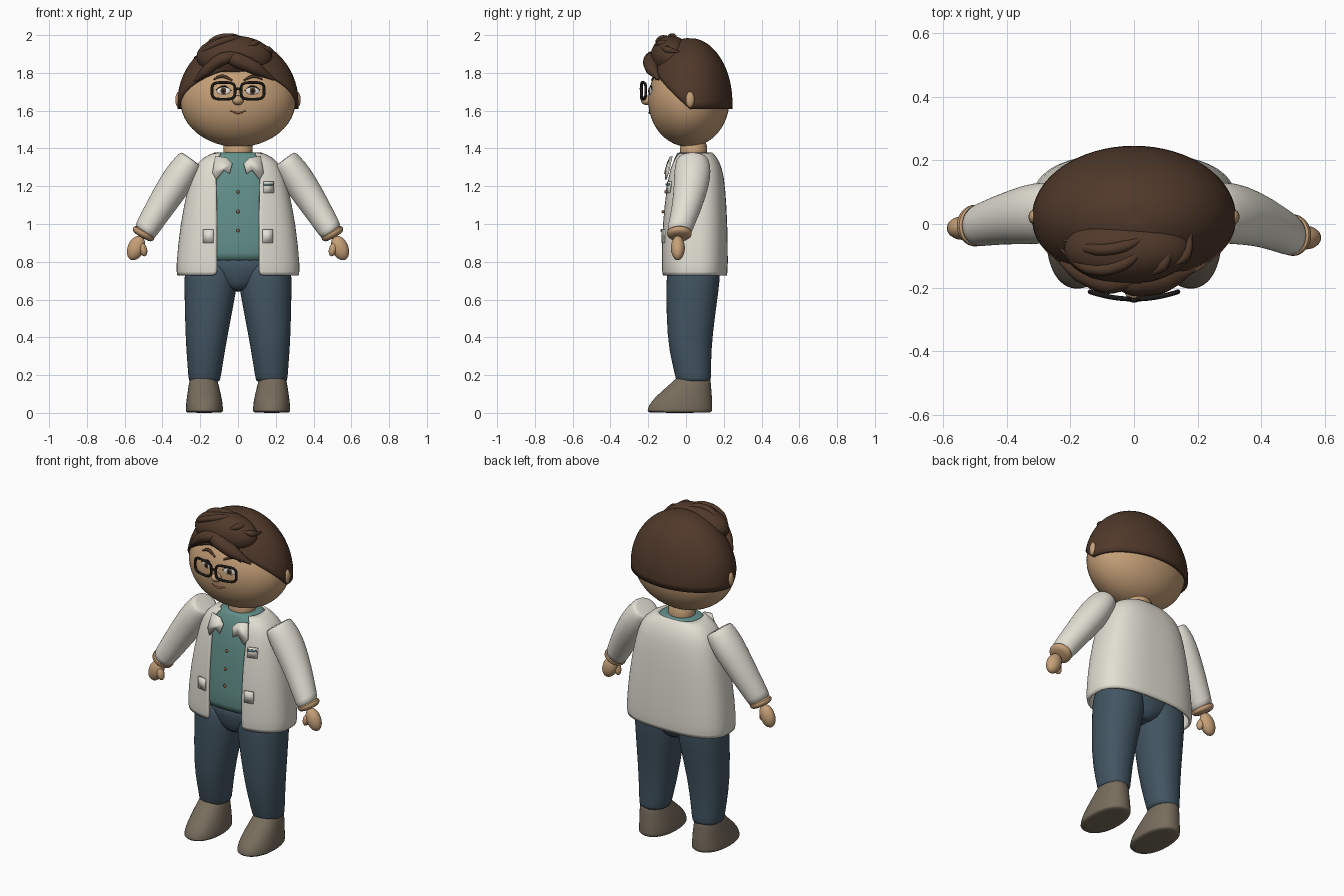
import bpy, bmesh, math
from mathutils import Vector

if "Cube" in bpy.data.objects:
    bpy.data.objects.remove(bpy.data.objects["Cube"])


def mat(name, r, g, b):
    m = bpy.data.materials.new(name)
    m.diffuse_color = [(c / 255 / 12.92 if c < 10 else ((c / 255 + 0.055) / 1.055) ** 2.4)
                       for c in (r, g, b)] + [1]
    m.use_nodes = True
    m.node_tree.nodes["Principled BSDF"].inputs["Base Color"].default_value = m.diffuse_color
    return m


SKIN = mat("skin_tan", 198, 160, 120)
HAIR = mat("hair_brown", 80, 57, 42)
COAT = mat("coat_white", 226, 223, 211)
TEAL = mat("shirt_teal", 98, 143, 138)
NAVY = mat("trouser_blue", 66, 85, 98)
SHOE = mat("shoe_taupe", 120, 109, 93)
BLACK = mat("frame_black", 28, 25, 23)
WHITE = mat("eye_white", 235, 233, 228)
COPPER = mat("button_copper", 160, 105, 75)


def finish(ob, m, angle=40):
    ob.data.materials.append(m)
    bpy.ops.object.select_all(action='DESELECT')
    ob.select_set(True)
    bpy.context.view_layer.objects.active = ob
    bpy.ops.object.shade_smooth_by_angle(angle=math.radians(angle))
    return ob


def mesh_object(name, bm, m, angle=40):
    me = bpy.data.meshes.new(name)
    bm.to_mesh(me)
    bm.free()
    ob = bpy.data.objects.new(name, me)
    bpy.context.collection.objects.link(ob)
    return finish(ob, m, angle)


def spow(v, e):
    return math.copysign(abs(v) ** e, v)


def loft(name, rings, m, e=1.0, gaps=None, tilt=0, n=32, subsurf=1):
    """Skin rounded rings (x, y, z, rx, ry); gaps = half widths of a front opening."""
    bm = bmesh.new()
    rows = []
    for k, (cx, cy, cz, rx, ry) in enumerate(rings):
        a = math.asin((gaps[k] / rx) ** (1 / e)) if gaps else 0
        cnt = n + 1 if gaps else n
        row = []
        for j in range(cnt):
            p = a + (2 * math.pi - 2 * a) * j / n
            dx, dy = rx * spow(math.sin(p), e), -ry * spow(math.cos(p), e)
            row.append(bm.verts.new((cx + dx * math.cos(tilt), cy + dy, cz + dx * math.sin(tilt))))
        rows.append(row)
    for r0, r1 in zip(rows, rows[1:]):
        for j in range(n):
            q = (j + 1) % len(r0)
            bm.faces.new((r0[j], r0[q], r1[q], r1[j]))
    if not gaps:
        bm.faces.new(rows[0][::-1])
        bm.faces.new(rows[-1])
        bmesh.ops.recalc_face_normals(bm, faces=bm.faces[:])
    ob = mesh_object(name, bm, m, 50)
    if subsurf:
        ob.modifiers.new("smooth", 'SUBSURF').levels = subsurf
        ob.modifiers["smooth"].render_levels = subsurf
    return ob


def ball(name, loc, r, m, rot=(0, 0, 0), seg=32):
    bpy.ops.mesh.primitive_uv_sphere_add(segments=seg, ring_count=seg // 2, location=loc, rotation=rot)
    ob = bpy.context.object
    ob.name, ob.scale = name, r
    return finish(ob, m, 60)


def tube(name, pts, radii, m, cyclic=False):
    cu = bpy.data.curves.new(name, 'CURVE')
    cu.dimensions, cu.bevel_depth, cu.bevel_resolution, cu.use_fill_caps = '3D', 1, 3, True
    cu.resolution_u = 6
    sp = cu.splines.new('BEZIER')
    sp.bezier_points.add(len(pts) - 1)
    for b, p, r in zip(sp.bezier_points, pts, radii):
        b.co, b.radius = p, r
        b.handle_left_type = b.handle_right_type = 'AUTO'
    sp.use_cyclic_u = cyclic
    ob = bpy.data.objects.new(name, cu)
    bpy.context.collection.objects.link(ob)
    bpy.ops.object.select_all(action='DESELECT')
    ob.select_set(True)
    bpy.context.view_layer.objects.active = ob
    bpy.ops.object.convert(target='MESH')
    return finish(bpy.context.object, m, 60)


def plate(name, pts, m, thick=0.008):
    bm = bmesh.new()
    bm.faces.new([bm.verts.new(p) for p in pts])
    ob = mesh_object(name, bm, m)
    s = ob.modifiers.new("thickness", 'SOLIDIFY')
    s.thickness, s.offset = thick, 0
    return ob


# Head, ears, neck, nose
HC, HR = Vector((0, 0.015, 1.655)), Vector((0.306, 0.215, 0.247))


def face_y(x, z):
    return HC.y - HR.y * math.sqrt(max(0, 1 - (x / HR.x) ** 2 - ((z - HC.z) / HR.z) ** 2))


ball("head", HC, HR, SKIN, seg=48)
loft("neck", [(0, 0.04, 1.33, 0.08, 0.075), (0, 0.04, 1.38, 0.078, 0.072), (0, 0.04, 1.46, 0.078, 0.072)], SKIN)
ball("nose", (0, -0.207, 1.655), (0.03, 0.032, 0.026), SKIN)
tube("mouth", [(x, face_y(x, z) - 0.001, z) for x, z in ((-0.045, 1.6), (0, 1.588), (0.045, 1.6))],
     (0.002, 0.006, 0.002), COPPER)

# Hair cap, swept up from a hairline that rises toward the forehead
bm = bmesh.new()
N, M = 64, 16
rows = []
for i in range(M):
    row = []
    for j in range(N):
        p = 2 * math.pi * j / N
        front = max(0, math.cos(p))
        zh = 1.61 + 0.215 * front ** 1.05
        lat0 = math.asin((zh - 1.64) / 0.345)
        lat = lat0 + (math.pi / 2 - lat0) * i / M
        row.append(bm.verts.new((0.321 * math.cos(lat) * math.sin(p), 0.02 - 0.226 * math.cos(lat) * math.cos(p),
                                 1.64 + 0.345 * math.sin(lat))))
    rows.append(row)
crown = bm.verts.new((0, 0.02, 1.98))
for i in range(M):
    for j in range(N):
        q = (j + 1) % N
        if i < M - 1:
            bm.faces.new((rows[i][j], rows[i][q], rows[i + 1][q], rows[i + 1][j]))
        else:
            bm.faces.new((rows[i][j], rows[i][q], crown))
cap = mesh_object("hair_cap", bm, HAIR, 60)
cap.modifiers.new("thickness", 'SOLIDIFY').thickness = 0.018

# Quiff and combed locks
ball("hair_quiff", (-0.02, -0.08, 1.885), (0.2, 0.108, 0.112), HAIR)


def top_z(x, y):
    a = 1 - (x / 0.321) ** 2 - ((y - 0.02) / 0.226) ** 2
    b = 1 - ((x + 0.02) / 0.2) ** 2 - ((y + 0.08) / 0.108) ** 2
    return max(1.64 + 0.345 * math.sqrt(max(a, 0)), 1.885 + 0.112 * math.sqrt(max(b, 0)))


tube("front_lock", [(-0.08, -0.165, 1.885), (0.0, -0.185, 1.865), (0.09, -0.18, 1.825), (0.19, -0.145, 1.765)],
     (0.02, 0.042, 0.038, 0.006), HAIR)
tube("side_lock", [(0.02, -0.17, 1.89), (-0.08, -0.185, 1.875), (-0.17, -0.155, 1.81), (-0.23, -0.12, 1.755)],
     (0.02, 0.035, 0.028, 0.006), HAIR)
for i, path in enumerate([[(-0.23, -0.08), (-0.14, -0.14), (-0.03, -0.125), (0.05, -0.05)],
                          [(-0.22, -0.05), (-0.12, -0.08), (-0.03, -0.07), (0.04, -0.04)],
                          [(0.05, -0.16), (0.09, -0.13), (0.12, -0.05)],
                          [(0.12, -0.13), (0.16, -0.1), (0.18, -0.03)]]):
    tube(f"top_lock_{i}", [(x, y, top_z(x, y) - 0.006) for x, y in path],
         [0.004] + [0.019] * (len(path) - 2) + [0.004], HAIR)

# Eyes, brows, glasses, ears
for s, side in ((-1, "left"), (1, "right")):
    ball(f"{side}_ear", (s * 0.312, 0.022, 1.658), (0.02, 0.024, 0.043), SKIN, seg=16)
    x, z, turn = s * 0.077, 1.705, (0, 0, s * 0.25)
    y = face_y(x, z)
    ball(f"{side}_eye", (x, y - 0.001, z), (0.037, 0.006, 0.02), WHITE, turn, 24)
    ball(f"{side}_iris", (x, y - 0.004, z), (0.017, 0.006, 0.018), HAIR, turn, 16)
    ball(f"{side}_pupil", (x, y - 0.008, z), (0.008, 0.004, 0.009), BLACK, turn, 12)
    for part, m, w, arc in (("lid", BLACK, 0.005, ((0.035, 1.705), (0.077, 1.729), (0.118, 1.71))),
                            ("brow", HAIR, 0.01, ((0.03, 1.762), (0.09, 1.782), (0.13, 1.765)))):
        tube(f"{side}_{part}", [(s * a, face_y(a, b) - 0.003, b) for a, b in arc], (w * 0.5, w, w * 0.4), m)
    rim = []
    for k in range(24):
        t = 2 * math.pi * k / 24
        px = 0.077 + 0.061 * spow(math.cos(t), 0.55)
        rim.append((s * px, -0.236 + 1.2 * px * px, 1.705 + 0.044 * spow(math.sin(t), 0.55)))
    tube(f"{side}_glasses_rim", rim, [0.0075] * 24, BLACK, True)
tube("glasses_bridge", [(-0.018, -0.235, 1.71), (0, -0.24, 1.716), (0.018, -0.235, 1.71)], [0.007] * 3, BLACK)

# Shirt with neckband and buttons
loft("shirt", [(0, 0.045, 0.80, 0.27, 0.165), (0, 0.045, 0.82, 0.285, 0.17), (0, 0.045, 1.0, 0.283, 0.168),
               (0, 0.05, 1.2, 0.245, 0.15), (0, 0.05, 1.3, 0.21, 0.13), (0, 0.045, 1.35, 0.155, 0.105),
               (0, 0.042, 1.375, 0.115, 0.09), (0, 0.042, 1.38, 0.1, 0.08)], TEAL, 0.8)
for i, (z, y) in enumerate(((1.17, -0.108), (1.065, -0.122), (0.965, -0.128))):
    ball(f"button_{i}", (0, y, z), (0.009, 0.007, 0.009), COPPER, seg=12)

# Open coat
coat = loft("coat", [(0, 0.045, 0.728, 0.322, 0.172), (0, 0.045, 0.76, 0.33, 0.178), (0, 0.045, 1.0, 0.307, 0.175),
                     (0, 0.05, 1.2, 0.265, 0.158), (0, 0.05, 1.3, 0.235, 0.142), (0, 0.047, 1.355, 0.185, 0.115),
                     (0, 0.045, 1.378, 0.125, 0.095)], COAT, 0.75,
            [0.112, 0.112, 0.112, 0.115, 0.12, 0.115, 0.09], n=48)
coat.modifiers.new("thickness", 'SOLIDIFY').thickness = 0.014

# Lapels and pockets
for s, side in ((-1, "left"), (1, "right")):
    plate(f"{side}_lapel", [(s * 0.12, -0.075, 1.36), (s * 0.06, -0.085, 1.35), (s * 0.03, -0.098, 1.32),
                            (s * 0.045, -0.112, 1.265), (s * 0.075, -0.108, 1.285), (s * 0.115, -0.108, 1.235),
                            (s * 0.135, -0.095, 1.27)], COAT)
    plate(f"{side}_hip_pocket", [(s * 0.13, -0.127, 0.90), (s * 0.185, -0.115, 0.90),
                                 (s * 0.185, -0.114, 0.97), (s * 0.13, -0.126, 0.97)], COAT)
plate("chest_pocket", [(0.135, -0.103, 1.165), (0.19, -0.085, 1.165), (0.19, -0.079, 1.225), (0.135, -0.097, 1.225)], COAT)
plate("chest_pocket_trim", [(0.137, -0.105, 1.205), (0.188, -0.088, 1.205), (0.188, -0.087, 1.215),
                            (0.137, -0.104, 1.215)], TEAL)

# Trousers
loft("pelvis", [(0, 0.04, 0.64, 0.05, 0.1), (0, 0.04, 0.69, 0.14, 0.125), (0, 0.04, 0.76, 0.25, 0.14),
                (0, 0.04, 0.86, 0.27, 0.15)], NAVY)
for s, side in ((-1, "left"), (1, "right")):
    loft(f"{side}_trouser_leg",
         [(s * 0.178, 0.04, 0.163, 0.08, 0.09), (s * 0.178, 0.04, 0.172, 0.084, 0.092),
          (s * 0.174, 0.03, 0.26, 0.094, 0.103), (s * 0.168, 0.018, 0.4, 0.111, 0.12),
          (s * 0.145, 0.035, 0.66, 0.139, 0.14), (s * 0.142, 0.04, 0.74, 0.143, 0.142),
          (s * 0.14, 0.04, 0.82, 0.125, 0.13)], NAVY, 0.92)

    # Shoes
    loft(f"{side}_shoe",
         [(s * 0.178, -0.033, 0, 0.094, 0.166), (s * 0.178, -0.033, 0.006, 0.1, 0.173),
          (s * 0.178, -0.03, 0.04, 0.098, 0.17), (s * 0.179, -0.012, 0.085, 0.092, 0.15),
          (s * 0.181, 0.012, 0.13, 0.083, 0.122), (s * 0.183, 0.035, 0.175, 0.074, 0.096),
          (s * 0.183, 0.04, 0.2, 0.062, 0.08)], SHOE, 0.9)

    # Sleeves, cuffs, hands
    wy = -0.005 if s < 0 else -0.035
    tilt = s * math.radians(36)
    loft(f"{side}_sleeve",
         [(s * 0.244, 0.035, 1.343, 0.066, 0.078), (s * 0.248, 0.035, 1.337, 0.071, 0.086),
          (s * 0.285, 0.035, 1.285, 0.083, 0.098), (s * 0.335, 0.03, 1.21, 0.086, 0.094),
          (s * 0.41, 0.018 + wy * 0.3, 1.095, 0.076, 0.08), (s * 0.49, wy, 0.965, 0.063, 0.066),
          (s * 0.497, wy, 0.953, 0.061, 0.064)], COAT, 1, None, tilt)
    loft(f"{side}_cuff",
         [(s * 0.49, wy, 0.965, 0.05, 0.052), (s * 0.495, wy, 0.958, 0.065, 0.068),
          (s * 0.505, wy, 0.94, 0.064, 0.065), (s * 0.512, wy, 0.928, 0.045, 0.046)], SKIN, 1, None,
         s * math.radians(30))
    ball(f"{side}_hand", (s * 0.54, wy - 0.008, 0.873), (0.044, 0.037, 0.068), SKIN, (0, -s * 0.4, 0), 24)
    ball(f"{side}_thumb", (s * 0.502, wy - 0.022, 0.865), (0.021, 0.023, 0.037), SKIN, (0, s * 0.25, 0), 16)
